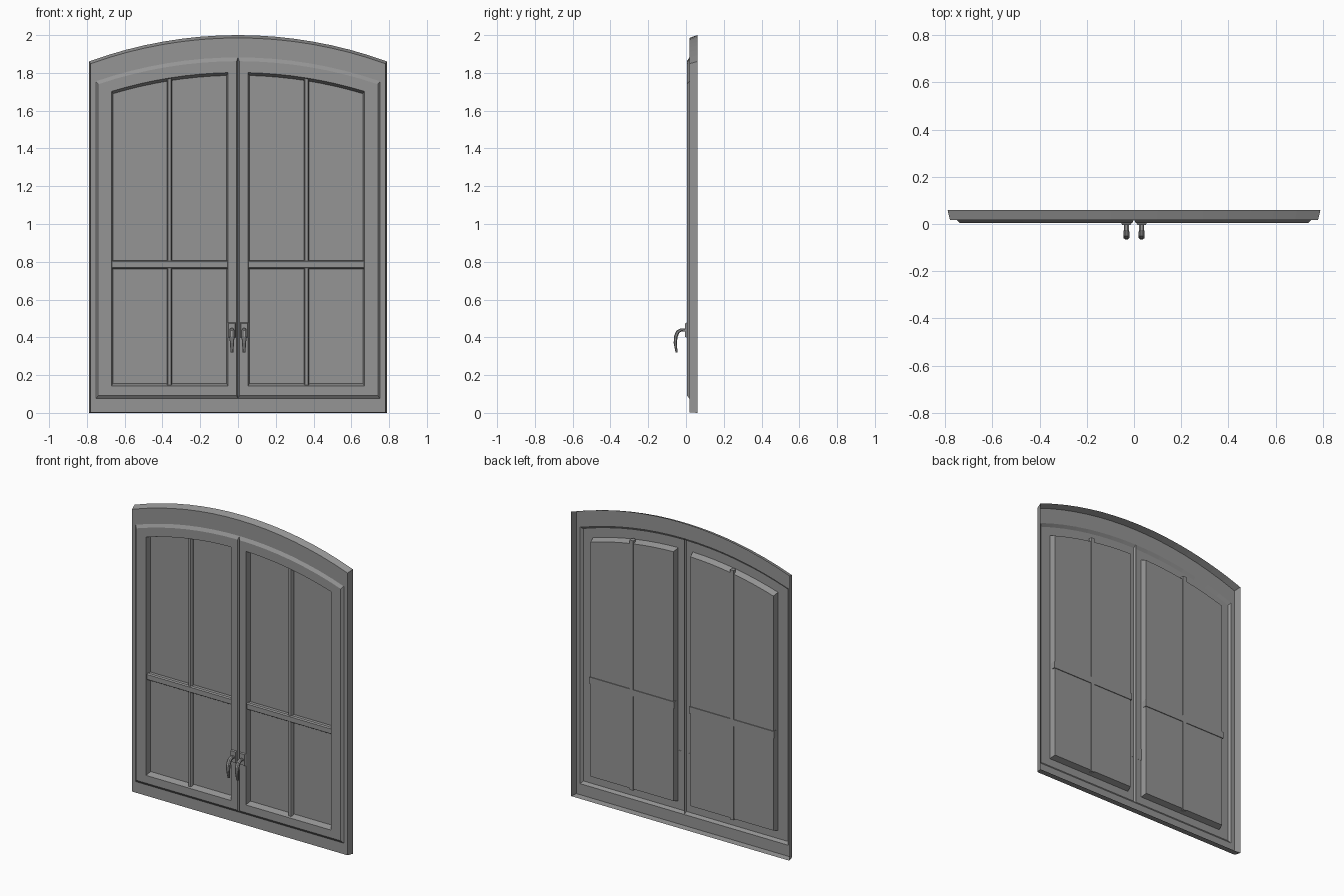
import bpy, bmesh
from math import sqrt
from mathutils import Vector

cube = bpy.data.objects.get("Cube")
if cube:
    bpy.data.objects.remove(cube, do_unlink=True)

grey = bpy.data.materials.new("plain_grey")
grey.use_nodes = True
COLOUR = (0.3, 0.3, 0.3, 1)
grey.diffuse_color = COLOUR
grey.node_tree.nodes["Principled BSDF"].inputs["Base Color"].default_value = COLOUR

RADIUS = 2.3   # shared radius of every arched edge


def finish(name, bm):
    mesh = bpy.data.meshes.new(name)
    bm.to_mesh(mesh)
    bm.free()
    mesh.materials.append(grey)
    obj = bpy.data.objects.new(name, mesh)
    bpy.context.collection.objects.link(obj)
    return obj


def arched_loop(bm, x0, x1, z0, crown, y, steps):
    """Outline with a flat sill and an arched top, anticlockwise from the front."""
    pts = [(x0, y, z0), (x1, y, z0)]
    for i in range(steps + 1):
        x = x1 + (x0 - x1) * i / steps
        pts.append((x, y, crown - RADIUS + sqrt(RADIUS ** 2 - x * x)))
    return [bm.verts.new(p) for p in pts]


def arched_shell(name, sections, steps, fill=False):
    """Join outlines from outside to inside; optionally close the last one."""
    bm = bmesh.new()
    loops = [arched_loop(bm, *s, steps) for s in sections]
    for a, b in zip(loops, loops[1:]):
        for i in range(len(a)):
            j = (i + 1) % len(a)
            bm.faces.new((a[i], a[j], b[j], b[i]))
    if fill:
        bm.faces.new(loops[-1])
    return finish(name, bm)


def bar(name, x0, x1, z0, z1, front, back, chamfer_x, chamfer_z):
    """Glazing bar with a chamfered front."""
    bm = bmesh.new()
    rings = []
    for y, cx, cz in ((back, 0, 0), (front + 0.008, 0, 0), (front, chamfer_x, chamfer_z)):
        rings.append([bm.verts.new(p) for p in (
            (x0 + cx, y, z0 + cz), (x1 - cx, y, z0 + cz),
            (x1 - cx, y, z1 - cz), (x0 + cx, y, z1 - cz))])
    for a, b in zip(rings, rings[1:]):
        for i in range(4):
            j = (i + 1) % 4
            bm.faces.new((a[i], a[j], b[j], b[i]))
    bm.faces.new(rings[-1])
    bm.faces.new(rings[0][::-1])
    return finish(name, bm)


def handle_lever(name, x):
    """Rectangular section swept along a hooked path."""
    path = [(0.0, 0.437), (-0.025, 0.44), (-0.043, 0.43), (-0.054, 0.405),
            (-0.057, 0.37), (-0.05, 0.32)]
    widths = [0.011, 0.011, 0.013, 0.013, 0.011, 0.007]
    bm = bmesh.new()
    rings = []
    for i, (y, z) in enumerate(path):
        before, after = path[max(i - 1, 0)], path[min(i + 1, len(path) - 1)]
        t = Vector((0, after[0] - before[0], after[1] - before[1])).normalized()
        n = Vector((0, -t.z, t.y)) * widths[i] * 0.75
        c, side = Vector((x, y, z)), Vector((widths[i], 0, 0))
        rings.append([bm.verts.new(c + side * u + n * v) for u, v in (
            (-1, -0.5), (-0.5, -1), (0.5, -1), (1, -0.5),
            (1, 0.5), (0.5, 1), (-0.5, 1), (-1, 0.5))])
    for a, b in zip(rings, rings[1:]):
        for i in range(8):
            j = (i + 1) % 8
            bm.faces.new((a[i], a[j], b[j], b[i]))
    bm.faces.new(rings[0])
    bm.faces.new(rings[-1][::-1])
    bmesh.ops.recalc_face_normals(bm, faces=bm.faces)
    return finish(name, bm)


# Outer frame: open-backed tapered rim and flat face
arched_shell("outer_frame", [
    (-0.79, 0.79, 0.0, 2.0, 0.06),
    (-0.78, 0.78, 0.003, 1.985, 0.018),
    (-0.753, 0.753, 0.075, 1.882, 0.018)], 16)

# Paired casements with panes, glazing bars and handles
for side, s in (("right", -1), ("left", 1)):
    def span(a, b):
        return (a, b) if s > 0 else (-b, -a)

    arched_shell(side + "_casement", [
        (*span(0.0, 0.753), 0.075, 1.882, 0.018),
        (*span(0.007, 0.74), 0.092, 1.862, 0.005),
        (*span(0.053, 0.67), 0.143, 1.802, 0.005),
        (*span(0.061, 0.661), 0.156, 1.787, 0.042)], 8, fill=True)

    bar(side + "_upright_bar", *span(0.35, 0.376), 0.148, 1.782, 0.016, 0.047, 0.005, 0)
    bar(side + "_cross_bar", *span(0.055, 0.668), 0.763, 0.807, 0.012, 0.047, 0, 0.006)

    bar(side + "_handle_plate", *span(0.011, 0.054), 0.398, 0.478, -0.004, 0.006, 0.004, 0.004)
    handle_lever(side + "_handle_lever", s * 0.032)
